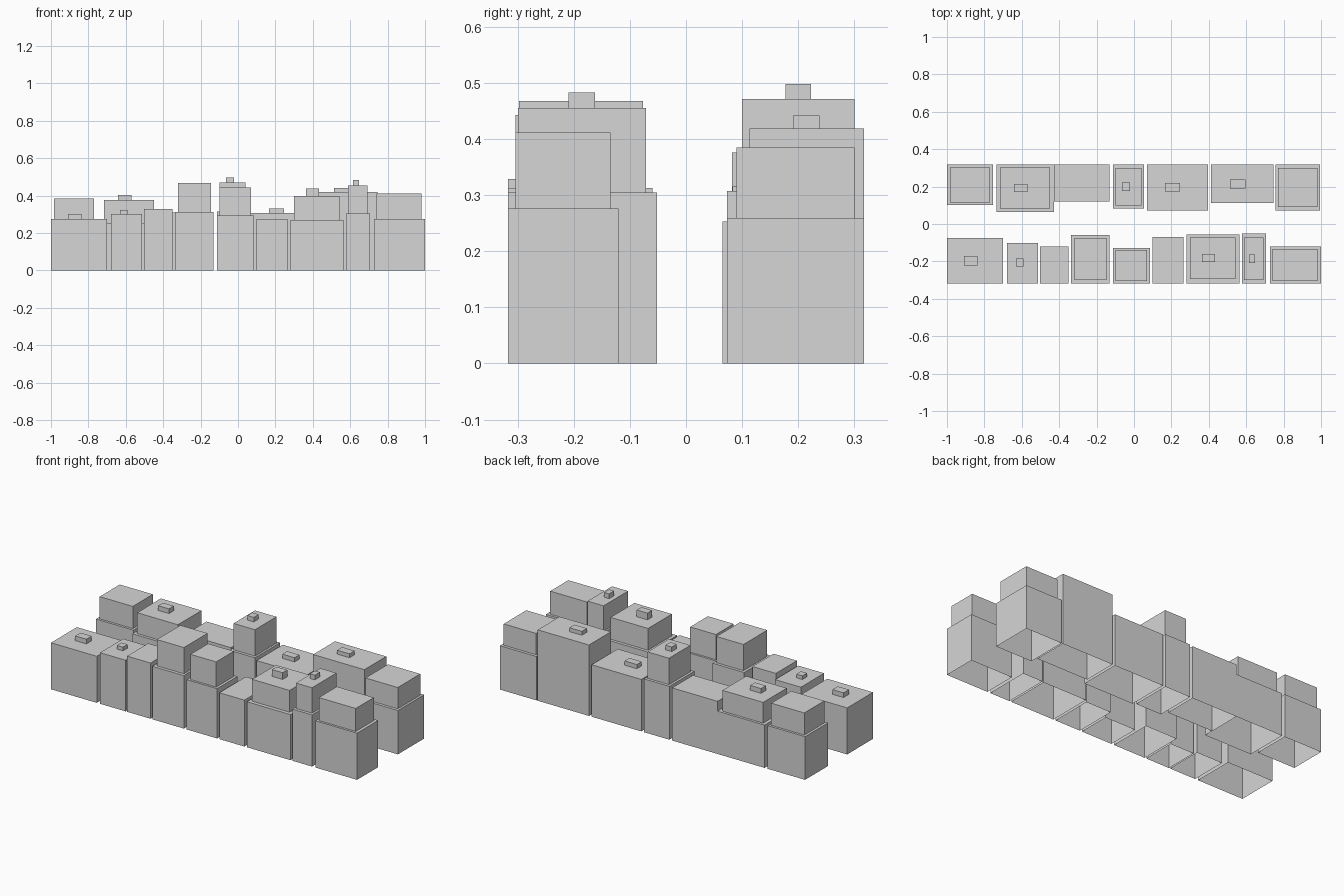
import bpy
import bmesh

grey = bpy.data.materials.new("concrete grey")
grey.diffuse_color = (0.67, 0.67, 0.67, 1)


def box(name, x0, x1, y0, y1, z0, z1):
    """Axis-aligned block between two corners, open underneath."""
    bm = bmesh.new()
    bmesh.ops.create_cube(bm, size=1)
    for v in bm.verts:
        v.co.x = x1 if v.co.x > 0 else x0
        v.co.y = y1 if v.co.y > 0 else y0
        v.co.z = z1 if v.co.z > 0 else z0
    bm.normal_update()
    bottom = [f for f in bm.faces if f.normal.z < -0.5]
    bmesh.ops.delete(bm, geom=bottom, context='FACES')
    me = bpy.data.meshes.new(name)
    bm.to_mesh(me)
    bm.free()
    me.materials.append(grey)
    bpy.context.collection.objects.link(bpy.data.objects.new(name, me))


def building(name, x0, x1, y0, y1, h, upper=None, vent=None):
    """Base block, optional set-back upper storey (x0, x1, y0, y1, top) and roof vent."""
    box(name + "_base", x0, x1, y0, y1, 0, h)
    roof = h
    if upper:
        box(name + "_upper_storey", *upper[:4], h, upper[4])
        roof = upper[4]
    if vent:
        box(name + "_roof_vent", *vent[:4], roof, vent[4])


# Front row, left to right
F = -0.317
building("front_1", -1, -0.701, F, -0.076, 0.275, None, (-0.909, -0.836, -0.221, -0.172, 0.303))
building("front_2", -0.68, -0.512, F, -0.101, 0.302, None, (-0.631, -0.592, -0.228, -0.185, 0.324))
building("front_3", -0.503, -0.35, F, -0.12, 0.329)
building("front_4", -0.338, -0.132, F, -0.06, 0.313, (-0.322, -0.145, -0.298, -0.077, 0.468))
building("front_5", -0.113, 0.085, F, -0.127, 0.294, (-0.098, 0.07, -0.304, -0.139, 0.443))
building("front_6", 0.1, 0.264, F, -0.069, 0.274)
building("front_7", 0.28, 0.565, F, -0.055, 0.269, (0.299, 0.544, -0.295, -0.073, 0.398),
         (0.364, 0.434, -0.203, -0.16, 0.438))
building("front_8", 0.577, 0.706, F, -0.052, 0.305, (0.588, 0.693, -0.299, -0.071, 0.455),
         (0.616, 0.648, -0.209, -0.162, 0.483))
building("front_9", 0.727, 1, F, -0.12, 0.276, (0.741, 0.982, -0.304, -0.135, 0.412))

# Back row, left to right
B = 0.317
building("back_1", -1, -0.755, 0.102, B, 0.255, (-0.985, -0.769, 0.116, 0.303, 0.386))
building("back_2", -0.736, -0.428, 0.065, B, 0.253, (-0.716, -0.45, 0.082, 0.302, 0.376),
         (-0.641, -0.57, 0.17, 0.215, 0.404))
building("back_3", -0.428, -0.131, 0.121, B, 0.311)
building("back_4", -0.113, 0.053, 0.083, B, 0.315, (-0.099, 0.041, 0.1, 0.3, 0.471),
         (-0.063, -0.021, 0.177, 0.223, 0.498))
building("back_5", 0.07, 0.395, 0.073, B, 0.307, None, (0.167, 0.247, 0.175, 0.22, 0.332))
building("back_6", 0.412, 0.747, 0.113, B, 0.419, None, (0.514, 0.595, 0.191, 0.238, 0.442))
building("back_7", 0.756, 0.994, 0.073, B, 0.259, (0.77, 0.981, 0.09, 0.3, 0.385))
